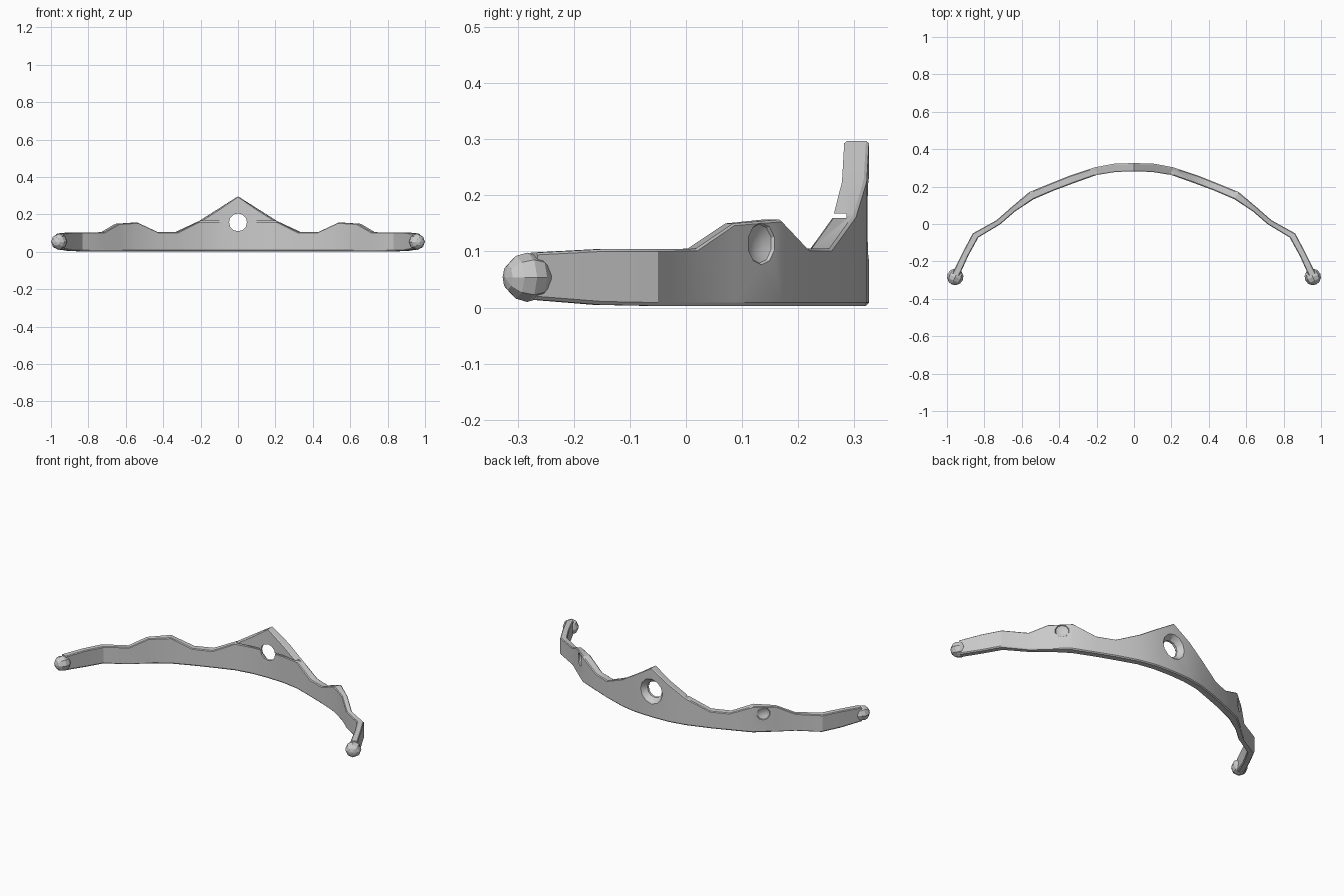
import bpy, bmesh, math
from mathutils import Vector, Matrix

if "Cube" in bpy.data.objects:
    bpy.data.objects.remove(bpy.data.objects["Cube"])

# Half of the band: outer x, outer y, inner x, inner y, bottom z, top z
HALF = [
    (0.00, .326, 0.00, .282, .003, .297),
    (0.11, .322, 0.10, .278, .003, .228),
    (0.21, .303, 0.20, .262, .003, .165),
    (0.34, .260, 0.32, .219, .003, .105),
    (0.44, .220, .425, .180, .003, .105),
    (.560, .171, .535, .133, .003, .157),
    (.660, .086, .635, .068, .003, .150),
    (.735, .020, .713, .000, .003, .105),
    (.862, -.050, .832, -.072, .003, .104),
    (.915, -.150, .885, -.168, .005, .104),
    (.972, -.265, .935, -.278, .014, .098),
]


def finish(bm, name):
    bmesh.ops.recalc_face_normals(bm, faces=bm.faces)
    me = bpy.data.meshes.new(name)
    bm.to_mesh(me)
    bm.free()
    ob = bpy.data.objects.new(name, me)
    bpy.context.collection.objects.link(ob)
    return ob


def frame(loc, direction):
    """Matrix placing local z along a direction."""
    return Matrix.Translation(loc) @ Vector(direction).to_track_quat('Z', 'Y').to_matrix().to_4x4()


def cut(ob, cutter):
    cutter.hide_render = True
    mod = ob.modifiers.new("cut", 'BOOLEAN')
    mod.operation, mod.solver, mod.object = 'DIFFERENCE', 'EXACT', cutter
    bpy.context.view_layer.objects.active = ob
    bpy.ops.object.modifier_apply(modifier=mod.name)
    bpy.data.objects.remove(cutter)


# Curved band with three peaks; underside slightly chamfered
stations = [(-a, b, -c, d, e, f) for a, b, c, d, e, f in HALF[:0:-1]] + HALF
bm = bmesh.new()
rings = []
for ox, oy, ix, iy, z0, z1 in stations:
    o, i = Vector((ox, oy)), Vector((ix, iy))
    e = (i - o) * 0.12
    ring = [(o + e, z0), (o, z0 + .006), (o, z1 - .004), (o + e, z1),
            (i - e, z1), (i, z1 - .004), (i, z0 + .006), (i - e, z0)]
    rings.append([bm.verts.new((p.x, p.y, z)) for p, z in ring])
for r, s in zip(rings, rings[1:]):
    for k in range(8):
        j = (k + 1) % 8
        bm.faces.new((r[k], r[j], s[j], s[k]))
bm.faces.new(rings[0])
bm.faces.new(rings[-1])
band = finish(bm, "circlet_band")

# Central through hole and its countersink on the outer side
for r1, r2, y, depth in ((.048, .048, .30, .2), (.045, .093, .32, .06)):
    bm = bmesh.new()
    bmesh.ops.create_cone(bm, cap_ends=True, segments=12, radius1=r1, radius2=r2, depth=depth,
                          matrix=frame((0, y, .158), (0, 1, 0)))
    cut(band, finish(bm, "hole_cutter"))

# Thin groove across the inner side of the central peak
bm = bmesh.new()
bmesh.ops.create_cube(bm, size=1, matrix=Matrix.Translation((0, .262, .164))
                      @ Matrix.Diagonal((.44, .048, .008, 1)))
cut(band, finish(bm, "groove_cutter"))

# Gem sockets in the side peaks
for s in (-1, 1):
    bm = bmesh.new()
    bmesh.ops.create_uvsphere(bm, u_segments=10, v_segments=6, radius=.04,
                              matrix=frame((s * .606, .138, .114), (s * .65, .76, 0))
                              @ Matrix.Diagonal((1, 1, .5, 1)))
    cut(band, finish(bm, "socket_cutter"))

# Rounded knobs at both ends
knobs = []
for s in (-1, 1):
    bm = bmesh.new()
    bmesh.ops.create_uvsphere(bm, u_segments=8, v_segments=6, radius=.044,
                              matrix=frame((s * .956, -.283, .054), (s * .4, -.9, 0)))
    knobs.append(finish(bm, "end_knob"))

# Smooth sweep on the band, faceted knobs
bpy.ops.object.select_all(action='DESELECT')
band.select_set(True)
bpy.context.view_layer.objects.active = band
bpy.ops.object.shade_smooth_by_angle(angle=math.radians(25))
